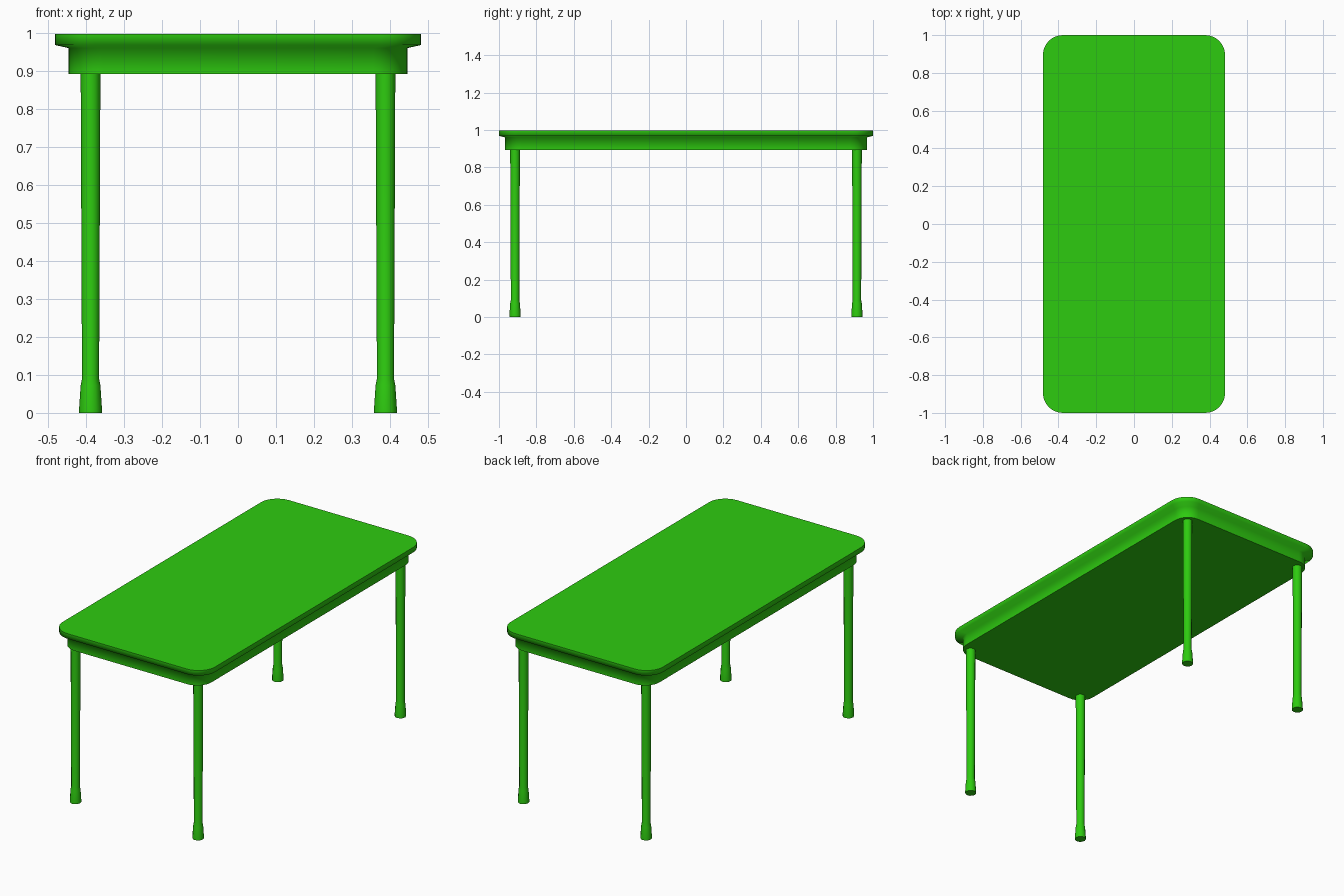
import bpy, bmesh
from math import sin, cos, pi

old = bpy.data.objects.get("Cube")
if old:
    bpy.data.objects.remove(old, do_unlink=True)

green = bpy.data.materials.new("bright green")
green.use_nodes = True
colour = (0.027, 0.6, 0.005, 1)
green.diffuse_color = colour
green.node_tree.nodes["Principled BSDF"].inputs["Base Color"].default_value = colour


def rounded_ring(hx, hy, r, z, steps=8):
    """Rounded rectangle outline, counter-clockwise."""
    points = []
    for corner, (sx, sy) in enumerate(((1, 1), (-1, 1), (-1, -1), (1, -1))):
        for i in range(steps + 1):
            a = (corner + i / steps) * pi / 2
            points.append((sx * (hx - r) + r * cos(a), sy * (hy - r) + r * sin(a), z))
    return points


def circle_ring(r, z, sides=12):
    return [(r * cos(2 * pi * i / sides), r * sin(2 * pi * i / sides), z)
            for i in range(sides)]


def loft(name, rings, location=(0, 0, 0)):
    """Skin rings from bottom to top, with flat caps and smooth sides."""
    bm = bmesh.new()
    loops = [[bm.verts.new(p) for p in ring] for ring in rings]
    n = len(loops[0])
    for low, high in zip(loops, loops[1:]):
        for i in range(n):
            j = (i + 1) % n
            bm.faces.new((low[i], low[j], high[j], high[i])).smooth = True
    for cap in (bm.faces.new(loops[0][::-1]), bm.faces.new(loops[-1])):
        for edge in cap.edges:
            edge.smooth = False
    mesh = bpy.data.meshes.new(name)
    bm.to_mesh(mesh)
    bm.free()
    mesh.materials.append(green)
    obj = bpy.data.objects.new(name, mesh)
    obj.location = location
    bpy.context.collection.objects.link(obj)
    return obj


# Table top with its recessed apron, closed underneath
loft("table_top", [
    rounded_ring(0.446, 0.967, 0.09, 0.892),
    rounded_ring(0.446, 0.967, 0.09, 0.960),
    rounded_ring(0.482, 1.0, 0.105, 0.968),
    rounded_ring(0.482, 1.0, 0.105, 0.997),
])

# Four tapered legs with flared feet
for end, y in (("front", -0.914), ("back", 0.914)):
    for side, x in (("right", -0.388), ("left", 0.388)):
        loft(f"{end}_{side}_leg", [
            circle_ring(0.030, 0), circle_ring(0.030, 0.012),
            circle_ring(0.026, 0.072), circle_ring(0.0225, 0.09),
            circle_ring(0.026, 0.9),
        ], (x, y, 0))
